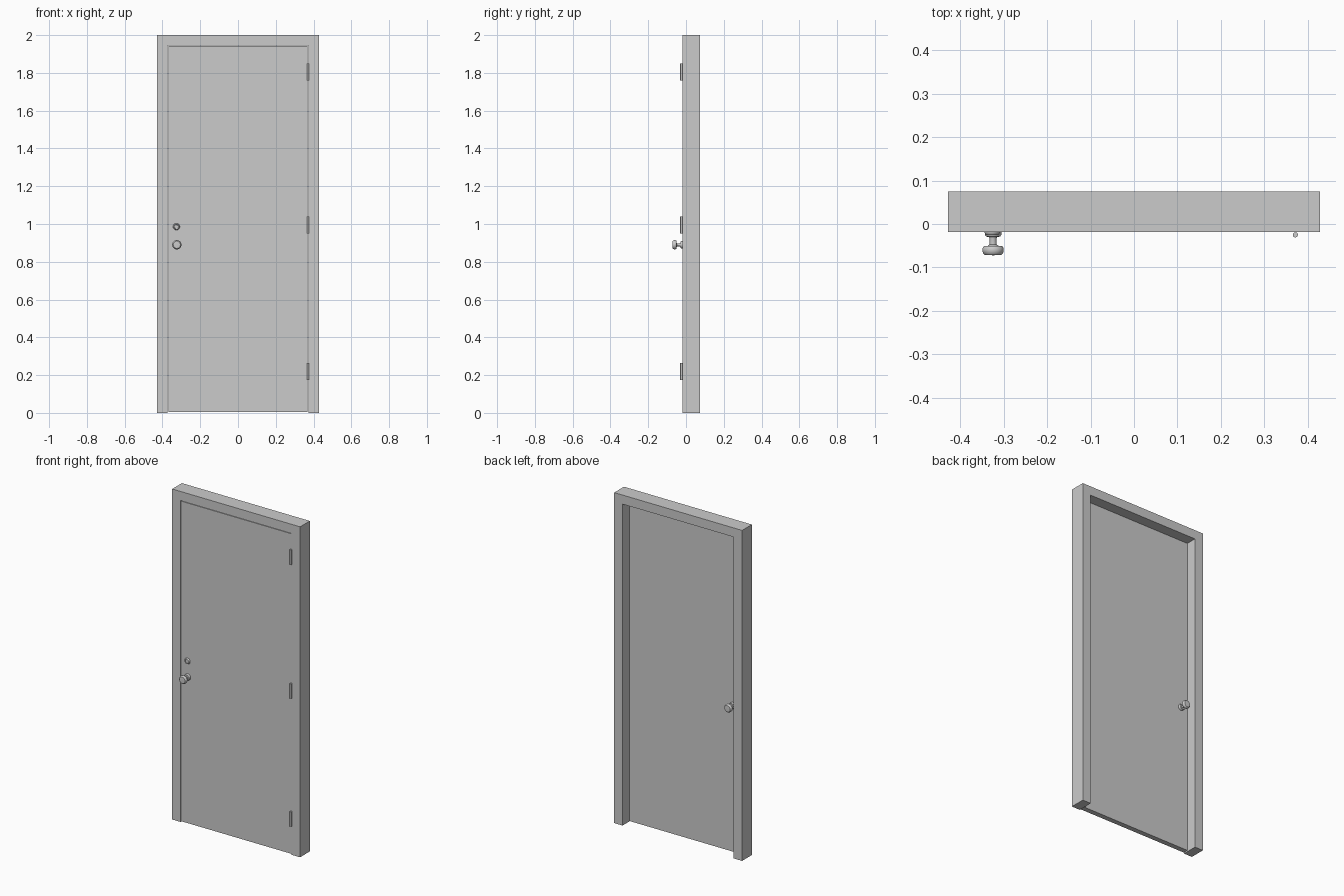
import bpy, bmesh, math
from mathutils import Matrix, Vector

cube = bpy.data.objects.get("Cube")
if cube:
    bpy.data.objects.remove(cube, do_unlink=True)

grey = bpy.data.materials.new("plain grey")
grey.use_nodes = True
grey.diffuse_color = (0.6, 0.6, 0.6, 1)
grey.node_tree.nodes["Principled BSDF"].inputs["Base Color"].default_value = (0.6, 0.6, 0.6, 1)

FRONT, BACK = -0.018, 0.075
DOOR_FRONT, DOOR_BACK = -0.017, 0.014
KNOB_X, KNOB_Z = -0.324, 0.89


def finish(name, bm, smooth=False):
    bmesh.ops.recalc_face_normals(bm, faces=bm.faces)
    mesh = bpy.data.meshes.new(name)
    bm.to_mesh(mesh)
    bm.free()
    mesh.materials.append(grey)
    obj = bpy.data.objects.new(name, mesh)
    bpy.context.collection.objects.link(obj)
    if smooth:
        bpy.ops.object.select_all(action='DESELECT')
        obj.select_set(True)
        bpy.context.view_layer.objects.active = obj
        bpy.ops.object.shade_smooth_by_angle(angle=math.radians(40))
    return obj


def extrude_outline(name, outline, y0, y1):
    """Extrude a closed x-z outline from y0 to y1."""
    bm = bmesh.new()
    face = bm.faces.new([bm.verts.new((x, y0, z)) for x, z in outline])
    result = bmesh.ops.extrude_face_region(bm, geom=[face])
    verts = [v for v in result["geom"] if isinstance(v, bmesh.types.BMVert)]
    bmesh.ops.translate(bm, verts=verts, vec=(0, y1 - y0, 0))
    return finish(name, bm)


def lathe(name, profile, x, y, z, out, sides=32):
    """Spin (radius, distance) points about the y axis; out is -1 front, 1 back."""
    bm = bmesh.new()
    verts = [bm.verts.new((x + r, y + out * d, z)) for r, d in profile]
    edges = [bm.edges.new(pair) for pair in zip(verts, verts[1:])]
    bmesh.ops.spin(bm, geom=verts + edges, cent=Vector((x, y, z)), axis=(0, 1, 0),
                   angle=2 * math.pi, steps=sides)
    bmesh.ops.remove_doubles(bm, verts=bm.verts, dist=0.0001)
    return finish(name, bm, smooth=True)


# Frame: two jambs and a head in one open-bottomed piece
W, IN, TOP = 0.428, 0.372, 1.945
extrude_outline("door_frame", [(-W, 0), (-W, 2), (W, 2), (W, 0), (IN, 0),
                               (IN, TOP), (-IN, TOP), (-IN, 0)], FRONT, BACK)

# Door leaf with a narrow gap all round
D = 0.369
extrude_outline("door_leaf", [(-D, 0.005), (D, 0.005), (D, 1.942), (-D, 1.942)],
                DOOR_FRONT, DOOR_BACK)

# Knobs: rosette, neck and rounded grip, on both faces
knob = [(0, 0), (0.019, 0), (0.019, 0.008), (0.016, 0.012), (0.009, 0.013),
        (0.008, 0.018), (0.008, 0.030), (0.012, 0.033), (0.021, 0.034),
        (0.024, 0.038), (0.0245, 0.044), (0.023, 0.050), (0.019, 0.054), (0, 0.055)]
lathe("front_knob", knob, KNOB_X, DOOR_FRONT, KNOB_Z, -1)
lathe("back_knob", knob, KNOB_X, DOOR_BACK, KNOB_Z, 1)

# Deadbolt: low collar with a recessed key cylinder
lathe("deadbolt", [(0, 0), (0.018, 0), (0.018, 0.003), (0.014, 0.008), (0.011, 0.008),
                   (0.010, 0.005), (0, 0.005)], KNOB_X - 0.002, DOOR_FRONT, 0.986, -1)

# Hinge barrels along the left edge
for name, z in (("lower", 0.22), ("middle", 0.995), ("upper", 1.805)):
    bm = bmesh.new()
    bmesh.ops.create_cone(bm, cap_ends=True, segments=12, radius1=0.006, radius2=0.006,
                          depth=0.09, matrix=Matrix.Translation((0.371, -0.025, z)))
    finish(name + "_hinge", bm, smooth=True)
